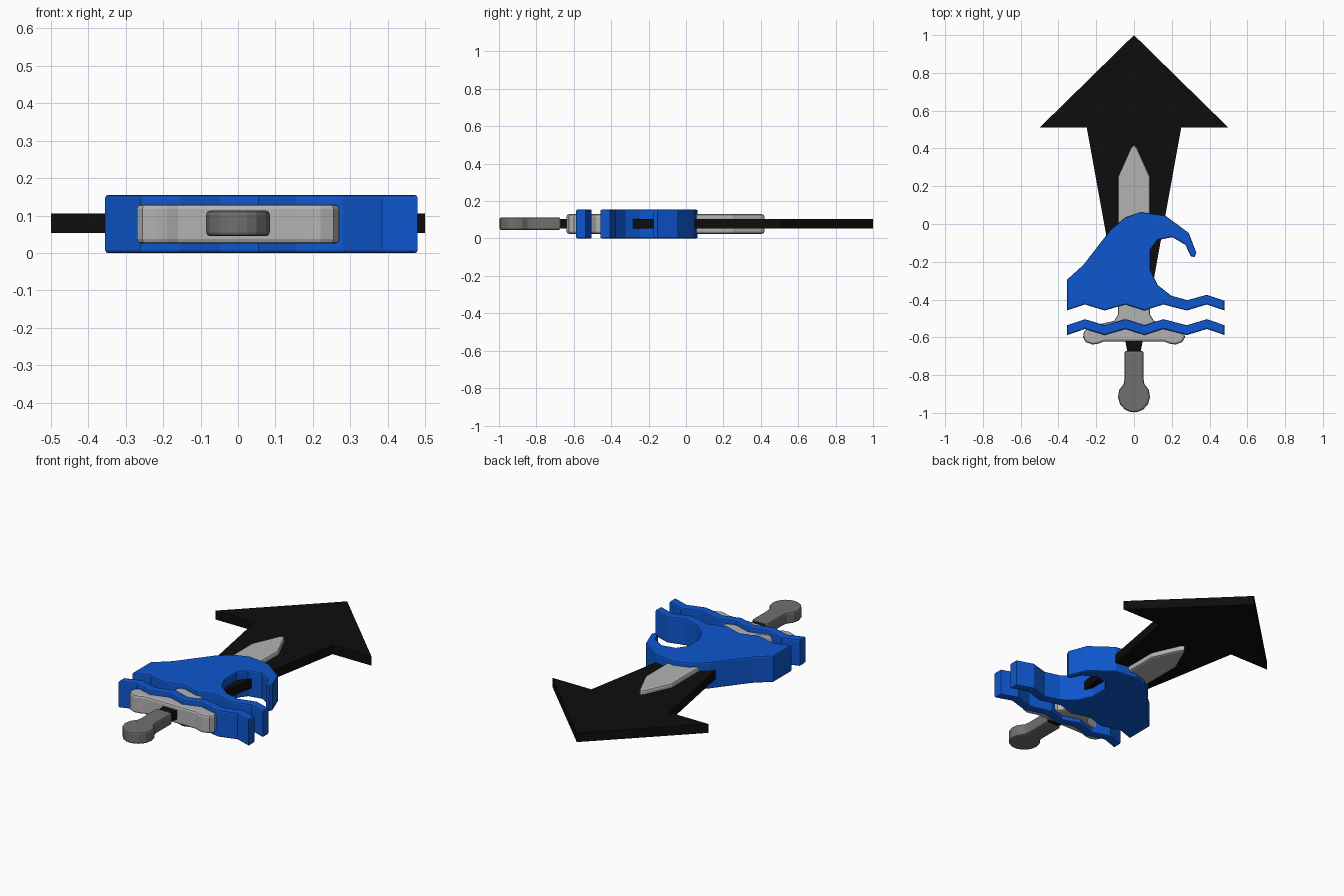
import bpy, bmesh, math

cube = bpy.data.objects.get("Cube")
if cube:
    bpy.data.objects.remove(cube, do_unlink=True)


def material(name, rgb):
    m = bpy.data.materials.new(name)
    m.use_nodes = True
    m.diffuse_color = (*rgb, 1)
    bsdf = m.node_tree.nodes["Principled BSDF"]
    bsdf.inputs["Base Color"].default_value = (*rgb, 1)
    bsdf.inputs["Roughness"].default_value = 0.6
    return m


def plate(name, outline, z0, z1, mat, bevel=0.0):
    """Extrude a flat outline from z0 to z1 and soften its two rims."""
    bm = bmesh.new()
    base = bm.faces.new([bm.verts.new((x, y, z0)) for x, y in outline])
    ext = bmesh.ops.extrude_face_region(bm, geom=[base])["geom"]
    for v in ext:
        if isinstance(v, bmesh.types.BMVert):
            v.co.z = z1
    bmesh.ops.recalc_face_normals(bm, faces=bm.faces[:])
    if bevel:
        rims = [e for e in bm.edges if abs(e.verts[0].co.z - e.verts[1].co.z) < 1e-6]
        bmesh.ops.bevel(bm, geom=rims, offset=bevel, segments=2, profile=0.5,
                        affect='EDGES', clamp_overlap=True)
        bmesh.ops.recalc_face_normals(bm, faces=bm.faces[:])
    me = bpy.data.meshes.new(name)
    bm.to_mesh(me)
    bm.free()
    me.materials.append(mat)
    ob = bpy.data.objects.new(name, me)
    bpy.context.collection.objects.link(ob)
    return ob


def mirrored(half):
    """Close a right-hand half outline across x = 0."""
    return half + [(-x, y) for x, y in reversed(half) if x > 1e-6]


blue = material("wave blue", (0.004, 0.095, 0.62))
silver = material("blade silver", (0.45, 0.45, 0.45))
grey = material("handle grey", (0.16, 0.16, 0.16))
black = material("arrow black", (0.004, 0.004, 0.004))

# Arrow with a tapering shaft
plate("arrow", mirrored([(0, 1.0), (0.5, 0.51), (0.25, 0.51), (0.033, -0.69)]),
      0.053, 0.105, black)

# Sword blade and cross guard
plate("sword_blade_and_guard", mirrored([
    (0, 0.42), (0.018, 0.4), (0.085, 0.25), (0.085, -0.48), (0.105, -0.512),
    (0.16, -0.525), (0.23, -0.54), (0.265, -0.57), (0.27, -0.6), (0.255, -0.625),
    (0.22, -0.638), (0.19, -0.634), (0.16, -0.622), (0, -0.622)]),
    0.025, 0.13, silver, 0.012)

# Handle with a round pommel
pommel = [(0.085 * math.sin(a), -0.912 + 0.085 * math.cos(a))
          for a in (math.radians(d) for d in (40, 66, 92, 118, 144, 164, 180))]
pommel[-1] = (0, pommel[-1][1])
plate("handle", mirrored([(0, -0.672), (0.045, -0.672), (0.05, -0.68), (0.05, -0.82)] + pommel),
      0.045, 0.113, grey, 0.01)

# Rippled edge shared by the two waves
xs = [-0.355, -0.26, -0.155, -0.045, 0.055, 0.155, 0.28, 0.385, 0.48]


def ripple(y):
    return [(x, y + (0.016 if i % 2 else -0.016)) for i, x in enumerate(xs)]


# Curling wave
crest = [(-0.355, -0.295), (-0.268, -0.217), (-0.125, -0.032), (-0.045, 0.035),
         (0.035, 0.062), (0.165, 0.045), (0.29, -0.048), (0.33, -0.153),
         (0.32, -0.175), (0.3, -0.17), (0.272, -0.11), (0.203, -0.07),
         (0.125, -0.085), (0.087, -0.138), (0.087, -0.243), (0.125, -0.323),
         (0.198, -0.38), (0.283, -0.403), (0.385, -0.375), (0.48, -0.407)]
plate("curling_wave", crest + ripple(-0.442)[::-1], 0.0, 0.155, blue, 0.008)

# Lower ripple
plate("lower_ripple", ripple(-0.52) + ripple(-0.572)[::-1], 0.0, 0.155, blue, 0.008)
